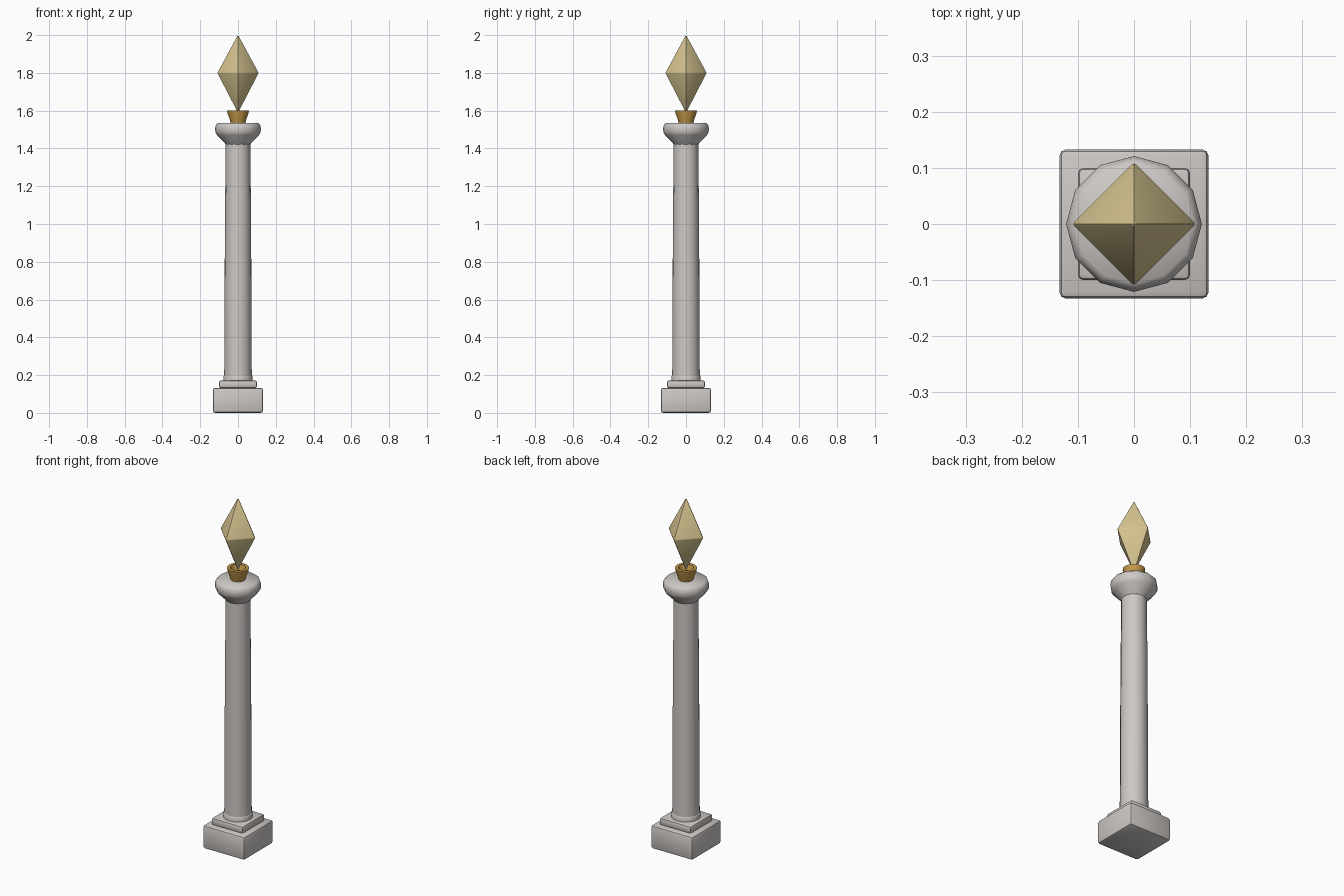
import bpy, bmesh, math

cube = bpy.data.objects.get("Cube")
if cube:
    bpy.data.objects.remove(cube, do_unlink=True)


def material(name, rgb):
    m = bpy.data.materials.new(name)
    m.use_nodes = True
    m.diffuse_color = (*rgb, 1)
    m.node_tree.nodes["Principled BSDF"].inputs["Base Color"].default_value = (*rgb, 1)
    return m


STONE = material("pale stone", (0.61, 0.58, 0.56))
GOLD = material("dark gold", (0.56, 0.32, 0.07))
CRYSTAL = material("sand crystal", (0.68, 0.56, 0.28))


def finish(name, bm, mat, bevel=0, angle=30):
    bmesh.ops.recalc_face_normals(bm, faces=bm.faces)
    mesh = bpy.data.meshes.new(name)
    bm.to_mesh(mesh)
    bm.free()
    mesh.materials.append(mat)
    ob = bpy.data.objects.new(name, mesh)
    bpy.context.collection.objects.link(ob)
    bpy.ops.object.select_all(action="DESELECT")
    ob.select_set(True)
    bpy.context.view_layer.objects.active = ob
    if bevel:
        mod = ob.modifiers.new("soft edges", "BEVEL")
        mod.width = bevel
        mod.segments = 2
        bpy.ops.object.modifier_apply(modifier=mod.name)
    bpy.ops.object.shade_smooth_by_angle(angle=math.radians(angle))
    return ob


def block(name, half, z0, z1, bevel):
    bm = bmesh.new()
    bmesh.ops.create_cube(bm, size=1)
    for v in bm.verts:
        v.co = (v.co.x * 2 * half, v.co.y * 2 * half, z0 + (v.co.z + 0.5) * (z1 - z0))
    finish(name, bm, STONE, bevel)


def lathe(name, profile, sides, mat, bevel=0, angle=40):
    """Rings of (radius, z), capped at both ends; radius 0 makes a point."""
    bm = bmesh.new()
    rings = []
    for r, z in profile:
        count = sides if r else 1
        rings.append([bm.verts.new((r * math.cos(math.tau * i / sides),
                                    r * math.sin(math.tau * i / sides), z))
                      for i in range(count)])
    for a, b in zip(rings, rings[1:]):
        for i in range(sides):
            j = (i + 1) % sides
            quad = [a[i % len(a)], a[j % len(a)], b[j % len(b)], b[i % len(b)]]
            bm.faces.new(list(dict.fromkeys(quad)))
    for ring in (rings[0], rings[-1]):
        if len(ring) > 2:
            bm.faces.new(ring)
    finish(name, bm, mat, bevel, angle)


# Square foot
block("plinth", 0.133, 0.0, 0.133, 0.012)
block("plinth_step", 0.1, 0.131, 0.172, 0.01)

# Round shaft with a collar and a slight taper
lathe("shaft_collar", [(0.077, 0.17), (0.077, 0.192), (0.072, 0.2)], 16, STONE)
lathe("shaft", [(0.073, 0.18), (0.071, 0.65), (0.069, 1.04), (0.065, 1.44)], 16, STONE)

# Flared capital
lathe("capital", [(0.066, 1.422), (0.072, 1.43), (0.112, 1.472), (0.12, 1.486),
                  (0.121, 1.508), (0.117, 1.525), (0.106, 1.536)], 12, STONE, angle=50)

# Hollow cup that holds the crystal
lathe("crystal_cup", [(0.038, 1.53), (0.042, 1.548), (0.055, 1.585), (0.058, 1.602),
                      (0.04, 1.602), (0.03, 1.572)], 16, GOLD)

# Four-sided crystal
lathe("crystal", [(0, 1.585), (0.111, 1.8), (0, 2.005)], 4, CRYSTAL, bevel=0.004, angle=25)
